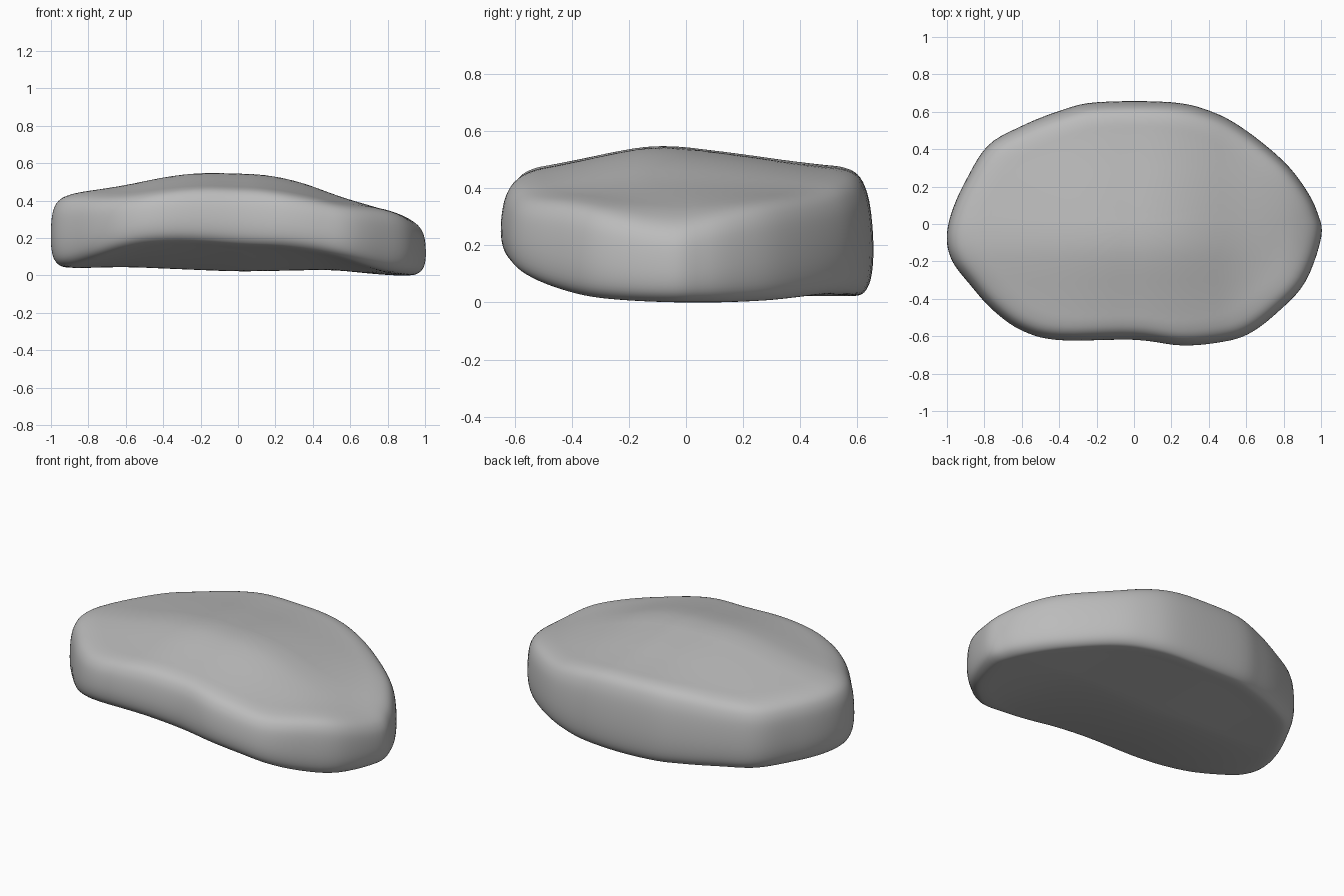
import bpy
import bmesh
from mathutils import Vector

cube = bpy.data.objects.get("Cube")
if cube:
    bpy.data.objects.remove(cube, do_unlink=True)


def spline(points, steps, closed):
    """Catmull-Rom curve through 2D points."""
    pts = [Vector(p) for p in points]
    n = len(pts)
    pick = (lambda i: pts[i % n]) if closed else (lambda i: pts[min(max(i, 0), n - 1)])
    out = []
    for i in range(n if closed else n - 1):
        a, b, c, d = (pick(i + k) for k in (-1, 0, 1, 2))
        for k in range(steps):
            t = k / steps
            out.append(0.5 * (2 * b + (c - a) * t + (2 * a - 5 * b + 4 * c - d) * t ** 2
                              + (3 * b - a - 3 * c + d) * t ** 3))
    if not closed:
        out.append(pts[-1])
    return out


def lerp_table(table, x):
    for (x0, v0), (x1, v1) in zip(table, table[1:]):
        if x <= x1:
            break
    return v0 + (v1 - v0) * (x - x0) / (x1 - x0)


def smooth_table(table, x):
    return sum(lerp_table(table, x + k * 0.03) for k in range(-3, 4)) / 7


# Height along the length, drop across the width, and underside height
CREST = [(-1, .425), (-.9, .445), (-.6, .49), (-.4, .535), (-.2, .56), (.15, .55),
         (.35, .505), (.55, .425), (.75, .365), (.9, .315), (1, .265)]
FALL = [(-.65, .105), (-.4, .06), (-.2, .015), (-.08, 0), (.2, .035), (.4, .065), (.65, .09)]
BASE = [(-1, .04), (-.6, .05), (0, .025), (.5, .035), (.8, .005), (1, 0)]


def top_height(x, y):
    # Crown sinks to the rims, while the rims rise slightly at the thin end
    return smooth_table(CREST, x) - smooth_table(FALL, y) * (1 - 1.1 * x ** 2 - 0.9 * x ** 3)


def bottom_height(x, y):
    # Underside hollowed upwards towards the middle of the front
    arch = max(0, (0.1 - y) / 0.72) ** 1.4 * max(0, 1 - x * x)
    return smooth_table(BASE, x) + arch * (0.155 - 0.07 * x)


# Outline seen from above
outline = spline([
    (1, -.07), (.98, .06), (.915, .19), (.8, .335), (.6, .5), (.42, .6), (.2, .652),
    (-.2, .652), (-.4, .605), (-.6, .525), (-.78, .42), (-.9, .23), (-.975, .06),
    (-1, -.08), (-.97, -.2), (-.88, -.32), (-.755, -.46), (-.6, -.57), (-.4, -.622),
    (0, -.62), (.25, -.65), (.45, -.635), (.61, -.59), (.77, -.47), (.915, -.31)], 5, True)

# Section from underside centre to top centre: (reach, height share)
section = spline([
    (.02, 0), (.3, 0), (.6, 0), (.8, 0), (.9, 0), (.95, .03), (.985, .14), (1, .35),
    (.998, .65), (.984, .84), (.95, .95), (.88, .995), (.75, 1), (.5, 1), (.25, 1), (.02, 1)],
    4, False)

bm = bmesh.new()
rings = []
for reach, share in section:
    ring = []
    for p in outline:
        x, y = p * reach
        # Front and back walls lean inwards near the top
        y *= 1 - 0.04 * share ** 3
        low, high = bottom_height(x, y), top_height(x, y)
        ring.append(bm.verts.new((x, y, low + (high - low) * share)))
    rings.append(ring)
for lower, upper in zip(rings, rings[1:]):
    for i in range(len(outline)):
        j = (i + 1) % len(outline)
        bm.faces.new((lower[i], lower[j], upper[j], upper[i]))
bm.faces.new(reversed(rings[0]))
bm.faces.new(rings[-1])

# Rest the slab on the ground
drop = min(v.co.z for v in bm.verts)
bmesh.ops.translate(bm, verts=bm.verts[:], vec=(0, 0, -drop))
for f in bm.faces:
    f.smooth = True

mesh = bpy.data.meshes.new("stone_slab")
bm.to_mesh(mesh)
bm.free()
slab = bpy.data.objects.new("stone_slab", mesh)
bpy.context.collection.objects.link(slab)

# Plain grey stone
grey = bpy.data.materials.new("stone_grey")
grey.use_nodes = True
color = (0.5, 0.5, 0.5, 1)
grey.diffuse_color = color
grey.node_tree.nodes["Principled BSDF"].inputs["Base Color"].default_value = color
mesh.materials.append(grey)
